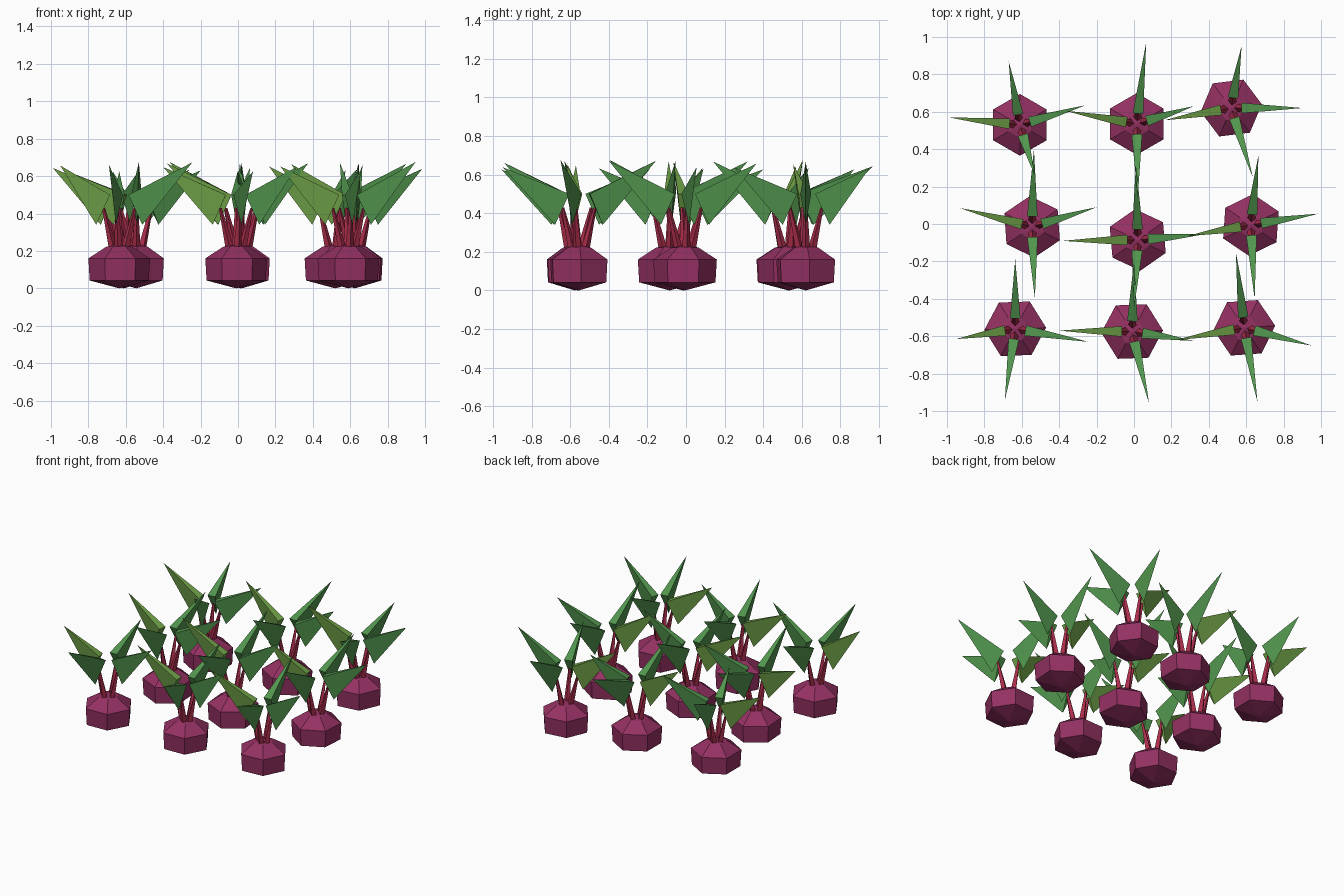
import bpy, bmesh, math, random
from mathutils import Vector

if "Cube" in bpy.data.objects:
    bpy.data.objects.remove(bpy.data.objects["Cube"])

random.seed(4)


def material(name, color):
    m = bpy.data.materials.new(name)
    m.diffuse_color = (*color, 1)
    m.use_nodes = True
    m.node_tree.nodes["Principled BSDF"].inputs["Base Color"].default_value = m.diffuse_color
    return m


PURPLE = material("beet purple", (0.296, 0.03, 0.122))
RED = material("stem red", (0.40, 0.026, 0.07))
GREEN = material("leaf green", (0.084, 0.305, 0.076))
LIME = material("leaf yellow green", (0.162, 0.361, 0.065))


def finish(name, bm, mat, location):
    bmesh.ops.recalc_face_normals(bm, faces=bm.faces)
    me = bpy.data.meshes.new(name)
    bm.to_mesh(me)
    bm.free()
    me.materials.append(mat)
    ob = bpy.data.objects.new(name, me)
    ob.location = location
    bpy.context.collection.objects.link(ob)


def loft(rings):
    """Join rings of points into a closed shape; a ring may be one point."""
    bm = bmesh.new()
    loops = [[bm.verts.new(p) for p in ring] for ring in rings]
    for a, b in zip(loops, loops[1:]):
        n = max(len(a), len(b))
        for i in range(n):
            j = (i + 1) % n
            if len(a) == 1:
                bm.faces.new((a[0], b[i], b[j]))
            elif len(b) == 1:
                bm.faces.new((a[i], a[j], b[0]))
            else:
                bm.faces.new((a[i], a[j], b[j], b[i]))
    for end in (loops[0], loops[-1]):
        if len(end) > 2:
            bm.faces.new(end)
    return bm


def ring(r, z, n, turn=0, cx=0, cy=0):
    return [(cx + r * math.cos(turn + math.tau * i / n),
             cy + r * math.sin(turn + math.tau * i / n), z) for i in range(n)]


def root(location, turn):
    finish("beet_root", loft([
        [(0, 0, 0)],
        ring(0.158, 0.042, 6, turn),
        ring(0.165, 0.16, 6, turn),
        ring(0.07, 0.222, 6, turn),
        [(0, 0, 0.235)]]), PURPLE, location)


def stem(location, out):
    a, b = out * 0.03, out * 0.085
    turn = math.atan2(out.y, out.x)
    finish("stem", loft([
        ring(0.024, 0.2, 4, turn, a.x, a.y),
        ring(0.008, 0.43, 4, turn, b.x, b.y)]), RED, location)


def leaf(location, tip, mat):
    # three-sided blade: wide upper edge, keel below, long point outward
    out = Vector((tip.x, tip.y, 0)).normalized()
    side = Vector((-out.y, out.x, 0)) * 0.028
    top = out * 0.055 + Vector((0, 0, 0.5))
    keel = out * 0.125 + Vector((0, 0, 0.34))
    finish("leaf", loft([[top + side, top - side, keel], [tip]]), mat, location)


# centre x, y, root turn, then leaf tips in order right, back, left, front
PLANTS = [
    (-.61, .53, 90, (-.26, .635, -.67, .87, -.99, .57, -.53, .26)),
    (.015, .535, 90, (.32, .63, .065, .97, -.365, .605, .02, .14)),
    (.52, .62, 7, (.90, .62, .575, .95, .165, .555, .635, .25)),
    (-.545, -.015, 34, (-.20, .09, -.535, .40, -.93, .085, -.53, -.395)),
    (.02, -.085, 35, (.375, -.055, .01, .32, -.38, -.09, 0, -.45)),
    (.625, -.005, 26, (.985, .055, .665, .365, .285, -.065, .645, -.40)),
    (-.635, -.56, 2, (-.245, -.63, -.635, -.19, -.95, -.615, -.69, -.94)),
    (-.01, -.575, 2, (.315, -.625, 0, -.20, -.40, -.57, .08, -.955)),
    (.59, -.555, 4, (.95, -.65, .545, -.155, .225, -.62, .66, -.95)),
]

for x, y, turn, tips in PLANTS:
    centre = Vector((x, y, 0))
    root(centre, math.radians(turn))
    for k in range(4):
        tip = Vector((tips[2 * k] - x, tips[2 * k + 1] - y,
                      random.uniform(0.62, 0.68)))
        stem(centre, Vector((tip.x, tip.y, 0)).normalized())
        leaf(centre, tip, LIME if k == 2 else GREEN)
